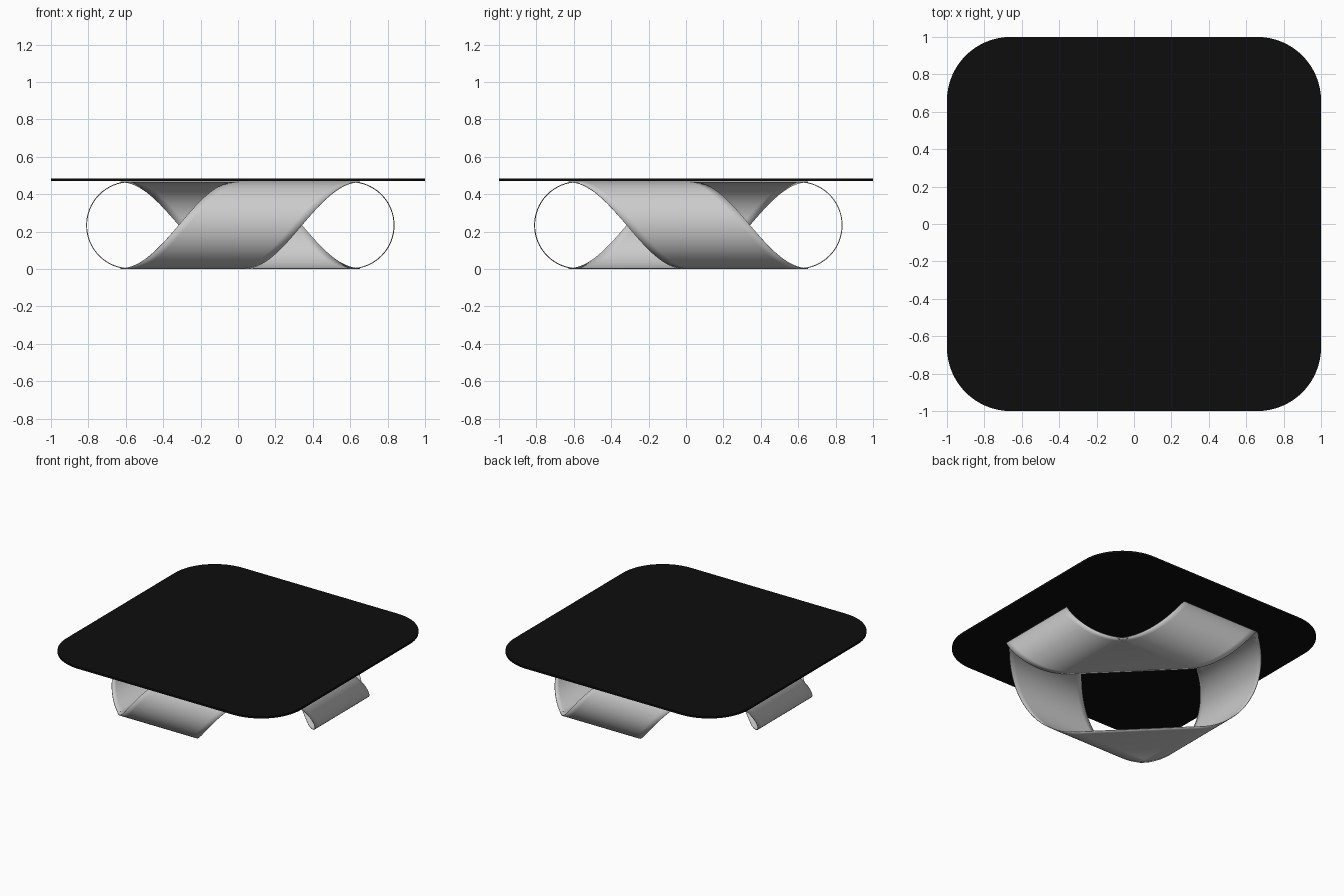
import bpy, bmesh, math

if "Cube" in bpy.data.objects:
    bpy.data.objects.remove(bpy.data.objects["Cube"])

R, SHEET = 0.232, 0.005        # bend radius and sheet thickness
FOLD = 0.59                    # distance of bend axes from the base centre
SHIFT = 0.31                   # sideways travel of the strip over half a bend
COLS = (-0.33, SHIFT - FOLD, FOLD - SHIFT, 0.33)
CX = CY = 0.0125
N = 32


def finish(bm, name):
    mesh = bpy.data.meshes.new(name)
    bm.to_mesh(mesh)
    bm.free()
    ob = bpy.data.objects.new(name, mesh)
    bpy.context.collection.objects.link(ob)
    return ob


def smooth(ob):
    bpy.ops.object.select_all(action='DESELECT')
    ob.select_set(True)
    bpy.context.view_layer.objects.active = ob
    bpy.ops.object.shade_smooth_by_angle(angle=math.radians(35))


def turn(x, y, z, k):
    # quarter turns, flipping upside down on every odd one
    for _ in range(k):
        x, y, z = -y, x, -z
    return (x + CX, y + CY, z + R + SHEET / 2)


# Base: one endless strip with four skewed half-round bends and four flat corners
bm = bmesh.new()
for k in range(4):
    rows = []
    for i in range(N + 1):
        a = math.pi * i / N
        dx = SHIFT * (2 * i / N - 1)
        rows.append([bm.verts.new(turn(c + dx, -FOLD - R * math.sin(a),
                                       -R * math.cos(a), k)) for c in COLS])
    for r0, r1 in zip(rows, rows[1:]):
        for j in range(len(COLS) - 1):
            bm.faces.new((r0[j], r0[j + 1], r1[j + 1], r1[j]))
    # flat corner between this bend and the previous one
    b, c = COLS[2] - SHIFT, COLS[3] - SHIFT
    flat = [(-FOLD, -FOLD), (b, -FOLD), (c, -FOLD), (-FOLD, c), (-FOLD, b)]
    bm.faces.new([bm.verts.new(turn(x, y, -R, k)) for x, y in flat])
bmesh.ops.remove_doubles(bm, verts=bm.verts, dist=1e-4)
bmesh.ops.recalc_face_normals(bm, faces=bm.faces)
base = finish(bm, "folded_base")
smooth(base)
sol = base.modifiers.new("sheet", 'SOLIDIFY')
sol.thickness, sol.offset = SHEET, 0

# Table top: thin square slab with rounded corners
bm = bmesh.new()
CR, Z0, Z1 = 0.34, 0.47, 0.485
ring = []
for q in range(4):
    mid = math.pi / 4 + q * math.pi / 2
    sx, sy = math.copysign(1 - CR, math.cos(mid)), math.copysign(1 - CR, math.sin(mid))
    for i in range(17):
        a = q * math.pi / 2 + i * math.pi / 32
        ring.append(bm.verts.new((sx + CR * math.cos(a), sy + CR * math.sin(a), Z0)))
face = bm.faces.new(ring)
ext = bmesh.ops.extrude_face_region(bm, geom=[face], use_keep_orig=True)
for v in ext["geom"]:
    if isinstance(v, bmesh.types.BMVert):
        v.co.z = Z1
bmesh.ops.recalc_face_normals(bm, faces=bm.faces)
top = finish(bm, "table_top")
smooth(top)
black = bpy.data.materials.new("black")
black.diffuse_color = (0.004, 0.004, 0.004, 1)
black.use_nodes = True
black.node_tree.nodes["Principled BSDF"].inputs["Base Color"].default_value = black.diffuse_color
top.data.materials.append(black)
